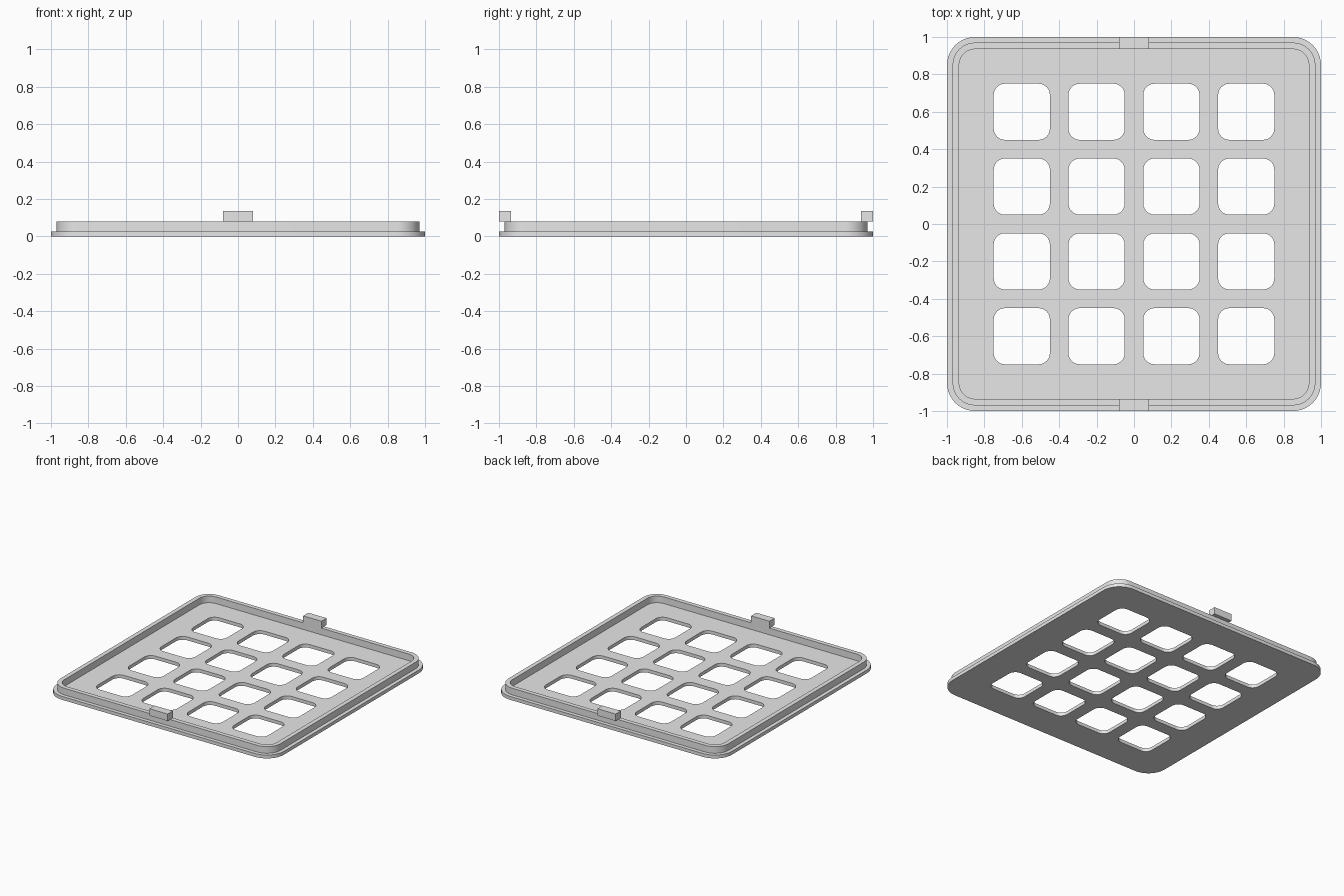
import bpy, bmesh, math

cube = bpy.data.objects.get("Cube")
if cube:
    bpy.data.objects.remove(cube, do_unlink=True)

grey = bpy.data.materials.new("light_grey")
grey.use_nodes = True
COLOR = (0.8, 0.8, 0.8, 1)
grey.diffuse_color = COLOR
grey.node_tree.nodes["Principled BSDF"].inputs["Base Color"].default_value = COLOR


def rounded_square(half, radius, cx=0, cy=0, steps=10):
    """Outline points of a square with rounded corners."""
    points = []
    for corner in range(4):
        mid = math.radians(45 + 90 * corner)
        x = cx + math.copysign(half - radius, math.cos(mid))
        y = cy + math.copysign(half - radius, math.sin(mid))
        for i in range(steps + 1):
            a = math.radians(90 * (corner + i / steps))
            points.append((x + radius * math.cos(a), y + radius * math.sin(a)))
    return points


def extruded(name, outlines, z0, z1):
    """Solid from an outer outline and hole outlines, between two heights."""
    curve = bpy.data.curves.new(name + "_outline", "CURVE")
    curve.dimensions = "2D"
    curve.fill_mode = "BOTH"
    curve.extrude = (z1 - z0) / 2
    for outline in outlines:
        spline = curve.splines.new("POLY")
        spline.points.add(len(outline) - 1)
        spline.use_cyclic_u = True
        for point, (x, y) in zip(spline.points, outline):
            point.co = (x, y, 0, 1)
    helper = bpy.data.objects.new(name + "_helper", curve)
    bpy.context.collection.objects.link(helper)
    bpy.context.view_layer.update()
    graph = bpy.context.evaluated_depsgraph_get()
    mesh = bpy.data.meshes.new_from_object(helper.evaluated_get(graph))
    bpy.data.objects.remove(helper, do_unlink=True)

    bm = bmesh.new()
    bm.from_mesh(mesh)
    bmesh.ops.remove_doubles(bm, verts=bm.verts, dist=0.0001)
    bmesh.ops.recalc_face_normals(bm, faces=bm.faces)
    bmesh.ops.translate(bm, verts=bm.verts, vec=(0, 0, (z0 + z1) / 2))
    bm.to_mesh(mesh)
    bm.free()
    mesh.materials.clear()
    mesh.materials.append(grey)
    obj = bpy.data.objects.new(name, mesh)
    bpy.context.collection.objects.link(obj)
    bpy.ops.object.select_all(action="DESELECT")
    obj.select_set(True)
    bpy.context.view_layer.objects.active = obj
    bpy.ops.object.shade_smooth_by_angle(angle=math.radians(30))
    return obj


PLATE_TOP, RIM_TOP, TAB_TOP = 0.027, 0.08, 0.135
INNER = 0.935

# Base plate with a four by four grid of rounded windows
centres = (-0.6, -0.2, 0.2, 0.6)
windows = [rounded_square(0.15, 0.06, x, y) for x in centres for y in centres]
extruded("base_plate", [rounded_square(1, 0.15)] + windows, 0, PLATE_TOP)

# Raised rim, set in from the plate edge
extruded("rim", [rounded_square(0.97, 0.12), rounded_square(INNER, 0.085)],
         PLATE_TOP, RIM_TOP)

# Catch tabs on the front and back of the rim
for name, side in (("front_tab", -1), ("back_tab", 1)):
    y0, y1 = sorted((side * INNER, side))
    extruded(name, [[(-0.08, y0), (0.08, y0), (0.08, y1), (-0.08, y1)]],
             RIM_TOP, TAB_TOP)
